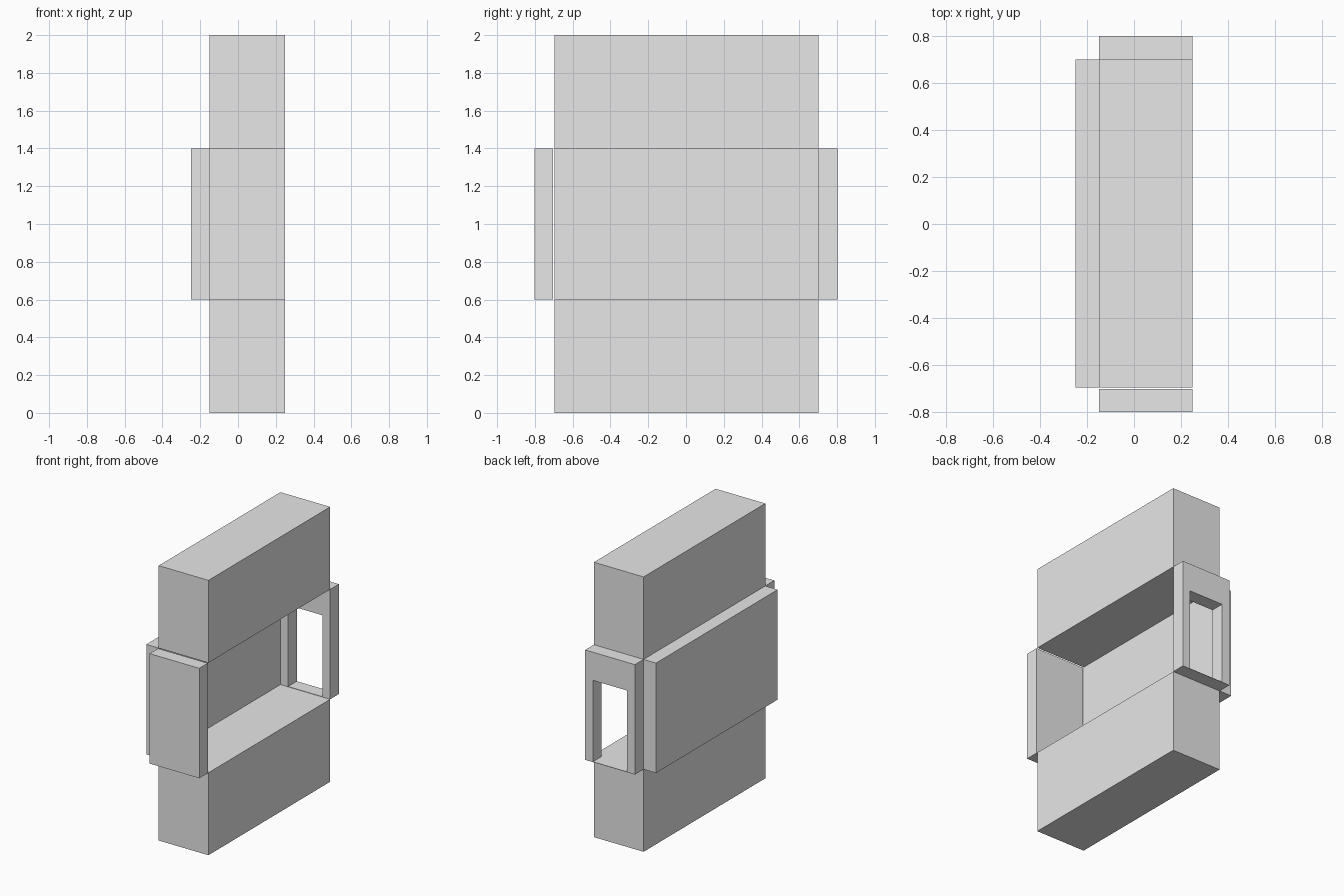
import bpy

if "Cube" in bpy.data.objects:
    bpy.data.objects.remove(bpy.data.objects["Cube"])

# One shared flat grey
grey = bpy.data.materials.new("plain_grey")
grey.diffuse_color = (0.8, 0.8, 0.8, 1)
grey.use_nodes = True
grey.node_tree.nodes["Principled BSDF"].inputs["Base Color"].default_value = grey.diffuse_color


def block(name, x, y, z):
    """Box spanning the given (min, max) ranges."""
    spans = (x, y, z)
    bpy.ops.mesh.primitive_cube_add(size=1, location=[(a + b) / 2 for a, b in spans])
    ob = bpy.context.object
    ob.name = name
    ob.scale = [b - a for a, b in spans]
    bpy.ops.object.transform_apply(location=False, rotation=False, scale=True)
    ob.data.materials.append(grey)
    return ob


BODY_X, BODY_Y, MID_Z = (-0.15, 0.25), (-0.697, 0.702), (0.6, 1.4)
BACK_Y = (0.702, 0.802)

# Solid base and top, with an open room between them
block("lower_block", BODY_X, BODY_Y, (0, 0.6))
block("upper_block", BODY_X, BODY_Y, (1.4, 2))

# Side and front walls; the front wall stands slightly clear of the body
block("side_wall", (-0.25, -0.15), BODY_Y, MID_Z)
block("front_wall", BODY_X, (-0.802, -0.704), MID_Z)

# Back wall with a doorway reaching down to a paper-thin threshold
back = block("back_wall", BODY_X, BACK_Y, MID_Z)
cutter = block("doorway_cutter", (-0.088, 0.188), (0.6, 0.9), (0.603, 1.195))
cutter.hide_render = True
cutter.hide_set(True)
cut = back.modifiers.new("doorway", 'BOOLEAN')
cut.operation = 'DIFFERENCE'
cut.solver = 'EXACT'
cut.object = cutter
